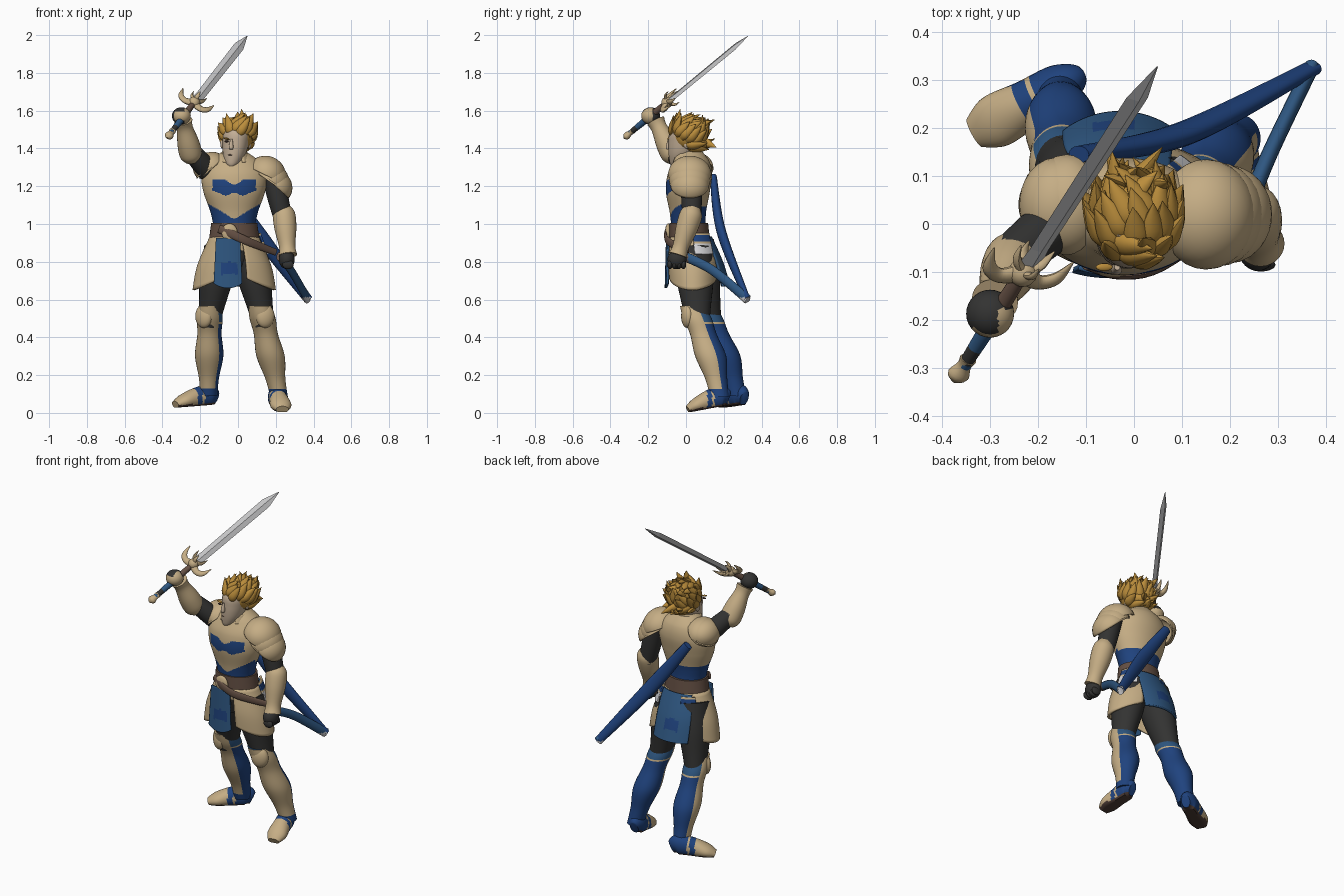
import bpy, bmesh, math, random
from mathutils import Vector as V, Matrix

if "Cube" in bpy.data.objects:
    bpy.data.objects.remove(bpy.data.objects["Cube"])

random.seed(4)
MATS = []
TAN, BLUE, CLOTH, BLACK, BROWN, HAIR, STEEL, SKIN, SOLE, WHITE = range(10)


def colour(name, r, g, b):
    m = bpy.data.materials.new(name)
    m.diffuse_color = (r, g, b, 1)
    m.use_nodes = True
    m.node_tree.nodes["Principled BSDF"].inputs["Base Color"].default_value = m.diffuse_color
    MATS.append(m)


colour("tan armour", .56, .42, .235)
colour("deep blue", .014, .056, .21)
colour("cloth blue", .028, .095, .22)
colour("black cloth", .033, .033, .032)
colour("brown leather", .13, .08, .058)
colour("golden hair", .5, .27, .045)
colour("steel", .55, .55, .56)
colour("skin", .55, .43, .31)
colour("dark sole", .07, .042, .033)
colour("white cloth", .68, .68, .7)


def finish(name, bm, mat, rule):
    """Make an object; every object shares the palette order."""
    bmesh.ops.recalc_face_normals(bm, faces=bm.faces[:])
    for f in bm.faces:
        f.material_index = rule(f.calc_center_median(), f.normal) if rule else mat
    me = bpy.data.meshes.new(name)
    bm.to_mesh(me)
    bm.free()
    for m in MATS:
        me.materials.append(m)
    ob = bpy.data.objects.new(name, me)
    bpy.context.collection.objects.link(ob)
    return ob


def spline(pts, sub):
    """Catmull-Rom through (x, y, z, ru, rv) stations; rv defaults to ru."""
    pts = [tuple(p) if len(p) == 5 else (*p, p[3]) for p in pts]
    P = [pts[0]] + pts + [pts[-1]]
    out = []
    for i in range(1, len(P) - 2):
        for t in (k / sub for k in range(sub)):
            out.append([b + .5 * t * (c - a + t * (2 * a - 5 * b + 4 * c - d + t * (3 * b - a - 3 * c + d)))
                        for a, b, c, d in zip(P[i - 1], P[i], P[i + 1], P[i + 2])])
    return out + [list(pts[-1])]


def tube(name, pts, mat=TAN, rule=None, ref=(1, 0, 0), arc=None, n=28, sub=5, hem=0, floor=None, level=False):
    """Loft elliptical rings along a path; an arc gives an open plate with thickness."""
    R = spline(pts, sub)
    C = [V(r[:3]) for r in R]
    bm = bmesh.new()
    rings = []
    a0, a1 = arc or (0, 360)
    cols = n + 1 if arc else n
    for i, r in enumerate(R):
        t = V((0, 0, 1)) if level else (C[min(i + 1, len(C) - 1)] - C[max(i - 1, 0)]).normalized()
        u = (V(ref) - t * t.dot(V(ref))).normalized()
        v = t.cross(u)
        ring = []
        for j in range(cols):
            a = math.radians(a0 + (a1 - a0) * j / n)
            p = C[i] + u * r[3] * math.cos(a) + v * r[4] * math.sin(a)
            p.z += hem * (2 * j / n - 1) ** 2 * (1 - i / (len(R) - 1))
            if floor:
                p.z = max(p.z, floor(p))
            ring.append(bm.verts.new(p))
        rings.append(ring)
    for A, B in zip(rings, rings[1:]):
        for j in range(n):
            k = (j + 1) % cols
            bm.faces.new((A[j], A[k], B[k], B[j]))
    if not arc:
        bm.faces.new(rings[0])
        bm.faces.new(rings[-1])
    ob = finish(name, bm, mat, rule)
    if arc:
        s = ob.modifiers.new("thickness", 'SOLIDIFY')
        s.thickness, s.offset = .012, 0
    return ob


def ball(name, c, r, mat=TAN, rot=Matrix(), cut=None, rule=None):
    """Ellipsoid; cut keeps only the shell above that local height."""
    bm = bmesh.new()
    bmesh.ops.create_uvsphere(bm, u_segments=28, v_segments=18, radius=1)
    if cut is not None:
        bmesh.ops.bisect_plane(bm, geom=bm.verts[:] + bm.edges[:] + bm.faces[:], plane_co=(0, 0, cut),
                               plane_no=(0, 0, 1), clear_inner=True)
    M = Matrix.Translation(c) @ rot @ Matrix.Diagonal((*r, 1))
    bmesh.ops.transform(bm, matrix=M, verts=bm.verts[:])
    ob = finish(name, bm, mat, rule)
    if cut is not None:
        ob.modifiers.new("thickness", 'SOLIDIFY').thickness = .01
    return ob


def turn(deg, axis):
    return Matrix.Rotation(math.radians(deg), 4, axis)


def limb(name, a, b, ts, rs, mat=TAN, squash=1.0, bulge=0, **kw):
    """Straight limb from a to b; bulge pushes the middle backwards."""
    a, b = V(a), V(b)
    return tube(name, [(*(a.lerp(b, t) + V((0, bulge * math.sin(math.pi * max(0, t)), 0))), r, r * squash)
                       for t, r in zip(ts, rs)], mat, **kw)


# --- torso: painted breastplate, blue midriff, dark seat ---
def torso_rule(c, nrm):
    dx = abs(c.x + .02)
    if c.z < .86:
        return BLACK
    if 1 < c.z < (1.025 + .6 * dx if c.y < 0 else 1.09):
        return BLUE
    low, high = 1.15 + .4 * abs(dx - .045), 1.205 + .6 * min(dx, .05)
    return BLUE if c.y < 0 and dx < .115 and low < c.z < high else TAN


body = [(.03, .76, .07, .07), (.03, .86, .14, .105), (.015, .97, .112, .092), (.01, 1.06, .125, .096),
        (.01, 1.17, .163, .116), (.02, 1.26, .172, .118), (.03, 1.33, .135, .095), (.025, 1.385, .06, .06)]
tube("torso", [(-.02, *s) for s in body], rule=torso_rule, n=120, sub=20, level=True)
tube("waist_belt", [(-.02, .02, .905, .135, .107), (-.02, .015, 1.005, .122, .102)], BROWN, n=40, level=True)
ball("belt_buckle", (-.045, -.095, .955), (.042, .016, .048))
tube("sloping_belt", [(-.1, -.088, .975, .022, .008), (-.03, -.108, .945, .022, .008), (.06, -.09, .905, .022, .008),
                      (.2, .01, .85, .018, .008)], BROWN, ref=(0, 0, 1), n=12)

# --- hip plates, straps and hanging cloths with a darker emblem patch ---
skirt = [(-.02, .04, .65, .215, .13), (-.02, .035, .78, .19, .13), (-.02, .02, .93, .125, .102)]
tube("left_hip_plate", skirt, arc=(-72, 66), hem=.06, level=True)
tube("right_hip_plate", skirt, arc=(112, 250), hem=.06, level=True)


def cloth_rule(c, nrm):
    return BLUE if abs(c.x + .045) < .042 and .74 < c.z + .25 * abs(c.x + .045) < .8 else CLOTH


tube("front_cloth", [(-.05, .02, .66, .19, .127), (-.05, .02, .925, .16, .12)], arc=(246, 292), hem=.025, level=True,
     sub=28, rule=cloth_rule)
tube("rear_cloth", [(-.03, .06, .67, .18, .17), (-.03, .045, .8, .175, .145), (-.02, .02, .93, .15, .112)],
     arc=(52, 130), level=True, sub=16, rule=cloth_rule)
for side, arc, up in (("left", (5, 50), .03), ("right", (108, 140), 0)):
    tube(side + "_hip_strap", [(-.02, .035, .81 + up, .192 - up / 2, .137), (-.02, .025, .92 + up, .15 - up / 2, .122)],
         arc=arc, level=True, sub=14,
         rule=lambda c, n: WHITE if c.z < .868 + up else BLUE if .878 < c.z - up < .91 else TAN)


# --- legs: thigh, two-tone greave, knee guard and boot ---
def leg(side, hip, knee, ankle, heel, toe, aim, limit):
    heel, toe = V(heel), V(toe)
    ax, fwd = toe - heel, V((math.cos(aim), math.sin(aim), 0))
    limb(side + "_thigh", hip, knee, (0, .42, .8, 1.1), (.09, .088, .069, .055), BLACK, 1.12)

    def greave_rule(c, nrm):
        d = V((nrm.x, nrm.y, 0))
        if c.z > .13 and d.length > 0 and d.normalized().dot(fwd) > limit:
            return TAN
        return TAN if .47 < c.z < .485 else CLOTH if c.z > .485 else BLUE
    limb(side + "_greave", ankle, knee, (0, .23, .52, .8, 1, 1.16), (.046, .053, .075, .064, .069, .06),
         TAN, 1.1, .014, rule=greave_rule, n=48, sub=8, level=True)
    ball(side + "_knee_guard", V(knee) + fwd * .056 + V((0, 0, .012)), (.05, .03, .062), rot=turn(math.degrees(aim) - 270, 'Z'))

    def along(c):
        return (c - heel).xy.dot(ax.xy) / ax.xy.length_squared

    def boot_rule(c, nrm):
        s = along(c)
        if nrm.z < -.75 or (c.z - heel.z - ax.z * s) < .012:
            return SOLE
        return TAN if s > .55 or .37 < s < .43 else BLUE
    foot = [(*(heel + ax * s + V((0, 0, h))), w, h * 1.25)
            for s, h, w in ((0, .03, .025), (.16, .048, .046), (.48, .043, .05), (.8, .03, .056), (1, .016, .034))]
    tube(side + "_boot", foot, rule=boot_rule, ref=(-ax.y, ax.x, 0), sub=8, floor=lambda p: heel.z + ax.z * along(p))


leg("left", (.055, .04, .87), (.13, .06, .5), (.218, .178, .085), (.197, .222, .042), (.235, .01, .002), math.radians(285), -.12)
leg("right", (-.09, .05, .87), (-.15, .12, .5), (-.155, .268, .09), (-.118, .308, .045), (-.332, .19, .028), math.radians(236), .12)


# --- arms: left hangs, right is raised ---
def arm(side, shoulder, elbow, cuff, wrist):
    limb(side + "_upper_arm", shoulder, elbow, (0, .55, 1), (.058, .055, .048), BLACK)
    limb(side + "_vambrace", cuff, wrist, (0, .15, .45, .82, 1), (.037, .059, .058, .043, .049), TAN)


arm("left", (.18, .03, 1.27), (.24, .03, 1.02), (.24, .04, 1.09), (.265, -.042, .835))
arm("right", (-.13, .03, 1.25), (-.26, -.075, 1.4), (-.242, -.056, 1.335), (-.29, -.16, 1.545))
ball("left_hand", (.258, -.048, .812), (.042, .05, .05), BLACK)
for k in range(4):
    ball("left_finger_%d" % k, (.265, -.085 + .024 * k, .785), (.03, .014, .024), BLACK)
ball("right_hand", (-.3, -.187, 1.572), (.05, .05, .046),
     rule=lambda c, n: TAN if n.y < .2 and (n.x > .3 or -.5 < n.z < .55) and n.x > -.75 else BLACK)

# --- shoulder guards: overlapping shells ---
for k in range(3):
    ball("left_shoulder_plate_%d" % k, (.15 + .022 * k, .02, 1.262 - .032 * k), (.105 - .004 * k, .115 - .006 * k, .098 - .004 * k),
         rot=turn(26 + 8 * k, 'Y'), cut=.05 * k - .05)
for k in range(2):
    ball("right_shoulder_plate_%d" % k, (-.14 - .02 * k, .04, 1.3), (.085 - .006 * k, .105 - .006 * k, .08), rot=turn(-40, 'Y'), cut=0)

# --- head ---
tube("collar", [(-.02, .01, 1.325, .085, .085), (-.02, .015, 1.372, .068, .072)], arc=(-60, 240), level=True)
limb("neck", (-.02, .015, 1.3), (-.015, .01, 1.4), (0, 1), (.05, .047), SKIN)
tube("head", [(-.034, -.062, 1.308, .018), (-.03, -.048, 1.325, .038), (-.02, -.022, 1.37, .06, .07),
              (-.012, -.008, 1.43, .07, .085), (-.008, 0, 1.49, .072, .085), (-.005, .005, 1.55, .04)], SKIN, level=True)
limb("nose", (-.035, -.09, 1.45), (-.037, -.096, 1.395), (0, .75, 1), (.006, .012, .009), SKIN, n=12)
for s in (-1, 1):
    ball("eye", (-.034 + s * .027, -.084 + s * .005, 1.437), (.012, .008, .005), SOLE)
    ball("eyebrow", (-.034 + s * .028, -.085 + s * .005, 1.452), (.018, .008, .005), HAIR, rot=turn(-15 * s, 'Y'))
    ball("ear", (-.012 + s * .072, .005, 1.425), (.01, .018, .026), SKIN)
ball("mouth", (-.034, -.085, 1.366), (.018, .006, .004), BROWN)

# --- hair: cap with long swept spikes ---
hc, hr = V((.002, .006, 1.466)), V((.082, .09, .082))
locks = [ball("hair", hc + V((0, .01, 0)), hr, HAIR, rot=turn(-22, 'X'))]
for i in range(80):
    dz, a = 1 - (2 * i + 1) / 80, i * 2.39996
    w = math.sqrt(1 - dz * dz)
    d = V((math.cos(a) * w, math.sin(a) * w, dz))
    if dz < -.8 or (d.y < .1 and dz < -.05) or (d.y < -.4 and dz < .3):
        continue
    s = V((d.x * hr.x, d.y * hr.y, d.z * hr.z))
    sweep = V((random.uniform(-.5, .5) + .4 * d.x, .8 if d.y > -.4 else -.3, .7 if dz > -.3 else -.3))
    sweep = (sweep - d * sweep.dot(d) * .9).normalized()
    p = [(*(hc + s * f + sweep * g), r, r * .7) for f, g, r in
         ((.8, -.03, .018), (1.02, -.005, .026), (1.14, .035, .019), (1.28, .075, .001))]
    locks.append(tube("lock", p, HAIR, ref=d.cross(sweep).normalized(), n=10, sub=4))
with bpy.context.temp_override(active_object=locks[0], object=locks[0], selected_objects=locks,
                               selected_editable_objects=locks):
    bpy.ops.object.join()

# --- sword ---
pommel, tip = V((-.375, -.328, 1.455)), V((.04, .33, 2))
ax = tip - pommel
d = ax.normalized()
g = V((.165, -.03, -.09))
g = (g - d * g.dot(d)).normalized()
nrm = d.cross(g)
edge = g + nrm * .22


def hook(name, side, ref, ts, ws, rs):
    tube(name, [(*(pommel + ax * t + side * w), r, r * .7) for t, w, r in zip(ts, ws, rs)], TAN, ref=ref, n=12)


limb("blade", pommel, tip + g * .01, (.37, .42, .7, .9, 1), (.03, .025, .027, .028, .002), STEEL, .36, ref=edge, n=4, sub=1)
limb("grip", pommel, tip, (.05, .2, .34), (.014, .018, .015), ref=g, n=16, sub=16,
     rule=lambda c, n: BLACK if .06 < (c - pommel).dot(d) < .1 else CLOTH if (c - pommel).dot(d) < .2 else BROWN)
limb("pommel", pommel, tip, (0, .02, .05, .07), (.006, .024, .016, .019), TAN, .8, ref=g, n=12)
ball("guard_core", pommel + ax * .345, (.03, .03, .03))
for s in (-1, 1):
    hook("guard_prong", g * s, d, (.345, .325, .345, .4), (0, .045, .08, .095), (.024, .018, .015, .002))
    hook("guard_spike", g * s, nrm, (.35, .38, .42), (0, .03, .04), (.02, .013, .002))
    hook("guard_stud", nrm * s, g, (.345, .37, .4), (0, .035, .042), (.016, .01, .002))

# --- two scabbards meeting at one tip ---
tube("back_scabbard", [(-.115, .145, 1.25, .026, .018), (.1, .187, .96, .04, .025), (.372, .325, .6, .024, .016)],
     rule=lambda c, n: WHITE if c.z < .61 else BLUE, ref=(1, 0, .8), n=16, sub=20)
tube("hip_scabbard", [(.22, -.01, .83, .026, .018), (.28, .14, .755, .025, .017), (.37, .327, .6, .026, .016)],
     rule=lambda c, n: WHITE if c.z < .612 else BROWN if c.y < .01 else CLOTH, ref=(0, 0, 1), n=16, sub=20)

# --- smooth shading with sharp edges kept ---
bpy.ops.object.select_all(action='DESELECT')
for ob in bpy.context.scene.objects:
    if ob.name != "blade":
        ob.select_set(True)
        bpy.context.view_layer.objects.active = ob
bpy.ops.object.shade_smooth_by_angle(angle=math.radians(40))
